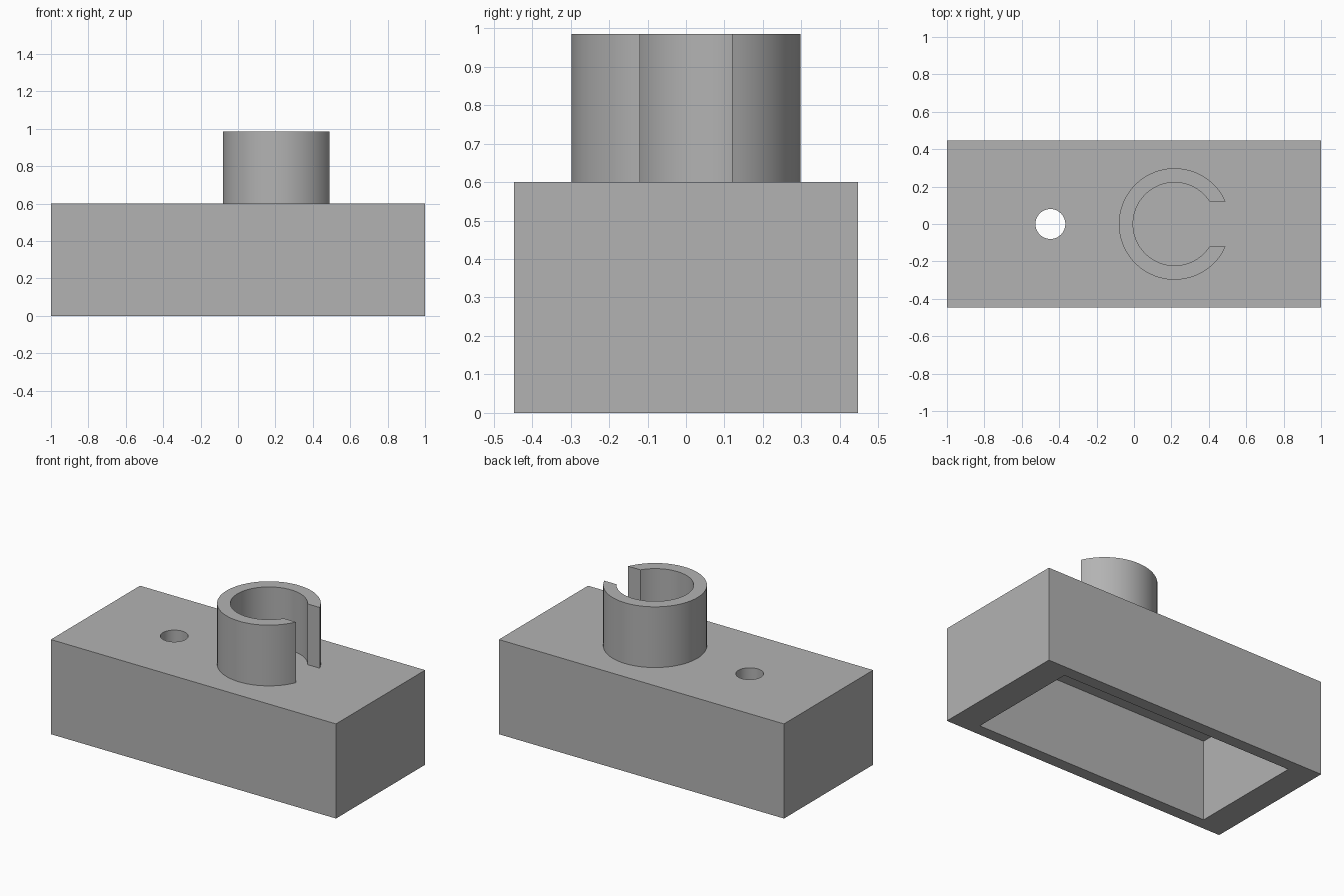
import bpy, bmesh, math
from mathutils import Matrix, Vector

if "Cube" in bpy.data.objects:
    bpy.data.objects.remove(bpy.data.objects["Cube"], do_unlink=True)

LENGTH, WIDTH, HEIGHT = 2.0, 0.893, 0.6
TUBE_X, OUTER_R, INNER_R = 0.217, 0.298, 0.222
HALF_GAP, TUBE_TOP = 0.12, 0.985

grey = bpy.data.materials.new("plain grey")
grey.use_nodes = True
colour = (0.45, 0.45, 0.45, 1)
grey.diffuse_color = colour
grey.node_tree.nodes["Principled BSDF"].inputs["Base Color"].default_value = colour


def add_object(name, bm):
    bmesh.ops.recalc_face_normals(bm, faces=bm.faces)
    mesh = bpy.data.meshes.new(name)
    bm.to_mesh(mesh)
    bm.free()
    mesh.materials.append(grey)
    obj = bpy.data.objects.new(name, mesh)
    bpy.context.collection.objects.link(obj)
    return obj


def add_box(name, size, centre):
    bm = bmesh.new()
    bmesh.ops.create_cube(bm, size=1, matrix=Matrix.LocRotScale(Vector(centre), None, Vector(size)))
    return add_object(name, bm)


def activate(obj):
    bpy.ops.object.select_all(action="DESELECT")
    obj.select_set(True)
    bpy.context.view_layer.objects.active = obj


def cut(target, cutter):
    cutter.hide_render = True
    mod = target.modifiers.new("cut", "BOOLEAN")
    mod.operation, mod.solver, mod.object = "DIFFERENCE", "EXACT", cutter
    activate(target)
    bpy.ops.object.modifier_apply(modifier=mod.name)
    bpy.data.objects.remove(cutter, do_unlink=True)


# Block, hollowed from below
block = add_box("hollow_block", (LENGTH, WIDTH, HEIGHT), (0, 0, HEIGHT / 2))
ceiling = 0.51
cut(block, add_box("cavity_cutter", (LENGTH - 0.356, WIDTH - 0.152, ceiling + 0.1),
                   (0, 0, (ceiling - 0.1) / 2)))

# Round hole through the roof of the block
bm = bmesh.new()
bmesh.ops.create_cone(bm, cap_ends=True, segments=64, radius1=0.08, radius2=0.08, depth=0.4,
                      matrix=Matrix.Translation((-0.447, 0, HEIGHT)))
cut(block, add_object("hole_cutter", bm))


# Split tube: a C-shaped outline with parallel slot sides, extruded upward
def arc(radius, steps=72):
    start = math.asin(HALF_GAP / radius)
    sweep = 2 * (math.pi - start)
    return [(TUBE_X + radius * math.cos(start + sweep * i / steps),
             radius * math.sin(start + sweep * i / steps)) for i in range(steps + 1)]


bm = bmesh.new()
rings = [[[bm.verts.new((x, y, z)) for x, y in arc(r)] for r in (OUTER_R, INNER_R)]
         for z in (HEIGHT, TUBE_TOP)]
(low_out, low_in), (top_out, top_in) = rings
loop = [low_out, top_out, top_in, low_in]
for a, b in zip(loop, loop[1:] + loop[:1]):
    for i in range(len(a) - 1):
        bm.faces.new((a[i], a[i + 1], b[i + 1], b[i]))
for end in (0, -1):
    bm.faces.new([row[end] for row in loop])
tube = add_object("split_tube", bm)

for obj in (block, tube):
    activate(obj)
    bpy.ops.object.shade_smooth_by_angle(angle=math.radians(30))
